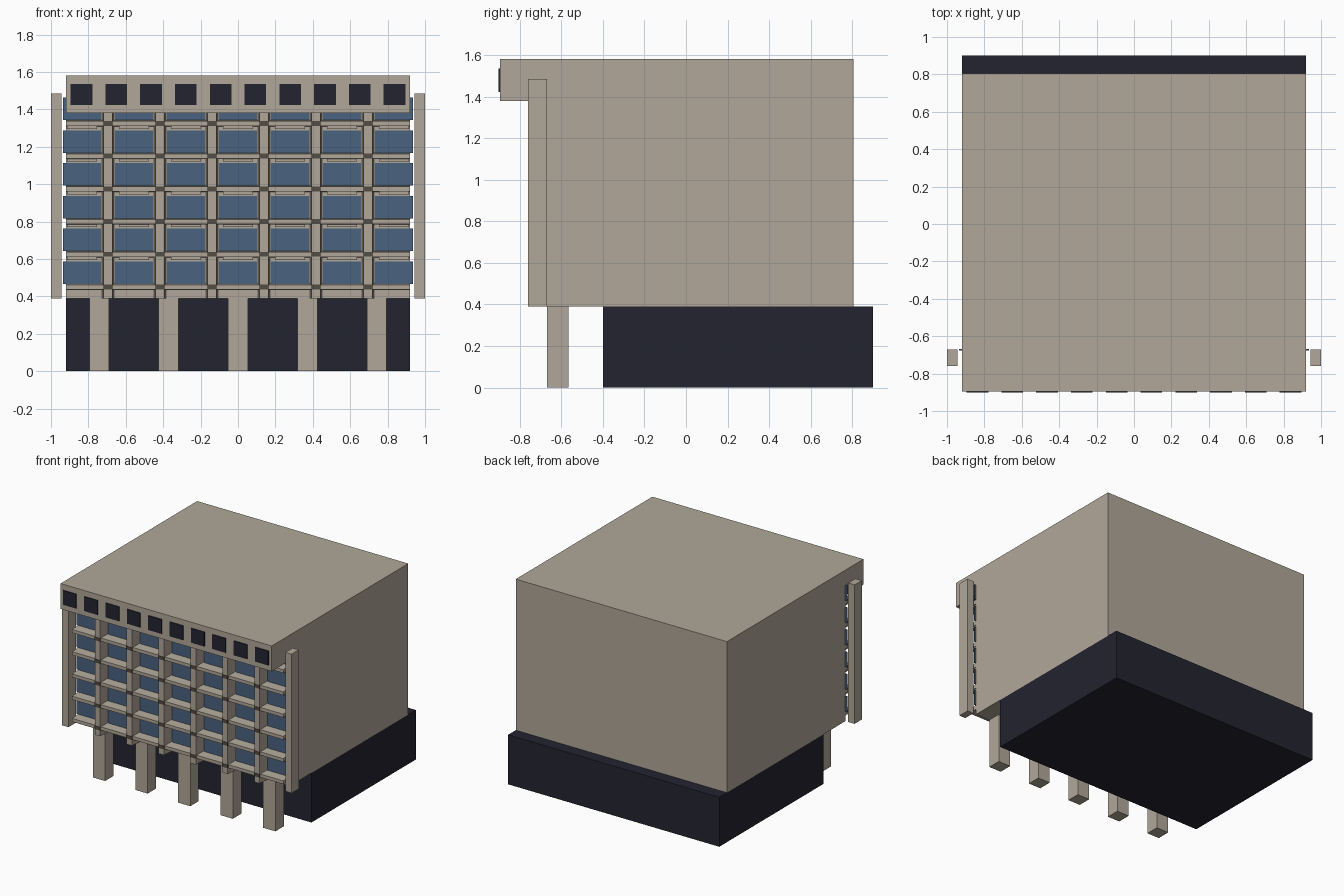
import bpy, bmesh

if "Cube" in bpy.data.objects:
    bpy.data.objects.remove(bpy.data.objects["Cube"])


def material(name, rgb):
    m = bpy.data.materials.new(name)
    m.diffuse_color = (*rgb, 1)
    m.use_nodes = True
    m.node_tree.nodes["Principled BSDF"].inputs["Base Color"].default_value = m.diffuse_color
    return m


CONCRETE = material("concrete", (0.44, 0.39, 0.32))
DARK = material("dark navy", (0.017, 0.017, 0.030))
GLASS = material("blue glass", (0.068, 0.125, 0.212))
JOINT = material("dark joint", (0.085, 0.075, 0.06))


def add_box(bm, x0, x1, y0, y1, z0, z1, taper=(0, 0, 0)):
    """Box; taper = inset of the front (y0) face at sides, bottom, top."""
    s, b, t = taper
    pts = [(x0 + s, y0, z0 + b), (x1 - s, y0, z0 + b), (x1 - s, y0, z1 - t), (x0 + s, y0, z1 - t),
           (x0, y1, z0), (x1, y1, z0), (x1, y1, z1), (x0, y1, z1)]
    v = [bm.verts.new(p) for p in pts]
    for f in ((0, 1, 2, 3), (5, 4, 7, 6), (4, 0, 3, 7), (1, 5, 6, 2), (3, 2, 6, 7), (4, 5, 1, 0)):
        bm.faces.new([v[i] for i in f])


def part(name, mat, boxes):
    bm = bmesh.new()
    for b in boxes:
        add_box(bm, *b)
    me = bpy.data.meshes.new(name)
    bm.to_mesh(me)
    bm.free()
    me.materials.append(mat)
    ob = bpy.data.objects.new(name, me)
    bpy.context.collection.objects.link(ob)


# Main masses
part("ground_floor", DARK, [(-.92, .92, -.40, .90, 0, .39)])
part("upper_block", CONCRETE, [(-.92, .92, -.67, .805, .39, 1.58)])
part("top_band", CONCRETE, [(-.92, .92, -.895, -.67, 1.38, 1.58)])
part("side_fins", CONCRETE, [(-1, -.945, -.76, -.67, .39, 1.485),
                             (.945, 1, -.76, -.67, .39, 1.485)])

# Ground floor columns
part("columns", CONCRETE, [(x - .053, x + .053, -.67, -.565, 0, .39)
                           for x in [-.742 + .371 * i for i in range(5)]])

# Small square openings in the top band
part("band_openings", DARK, [(x - .058, x + .058, -.902, -.894, 1.422, 1.535)
                             for x in [-.837 + .186 * i for i in range(10)]])

# Facade grid
bays = [.278 * (i - 3) for i in range(7)]
mullions = [.278 * (i - 2.5) for i in range(6)]
floors = [.45 + .175 * i for i in range(6)]

part("windows", GLASS, [(x - .101, x + .101, -.677, -.668, z + .017, z + .137)
                        for x in bays for z in floors])
part("mullions", CONCRETE, [(x - .032, x + .032, -.757, -.67, .39, 1.38, (.009, 0, 0))
                            for x in mullions])
part("ledges", CONCRETE, [(-.92, .92, -.75, -.67, z - .016, z + .018, (0, .002, .006))
                          for z in floors])
part("window_hoods", CONCRETE, [(x - .08, x + .08, -.72, -.67, z - .03, z - .014, (0, 0, 0))
                                for x in bays for z in floors[1:]])
part("grid_joints", JOINT, [(x - .025, x + .025, -.76, -.755, z - .013, z + .013)
                            for x in mullions for z in floors])
